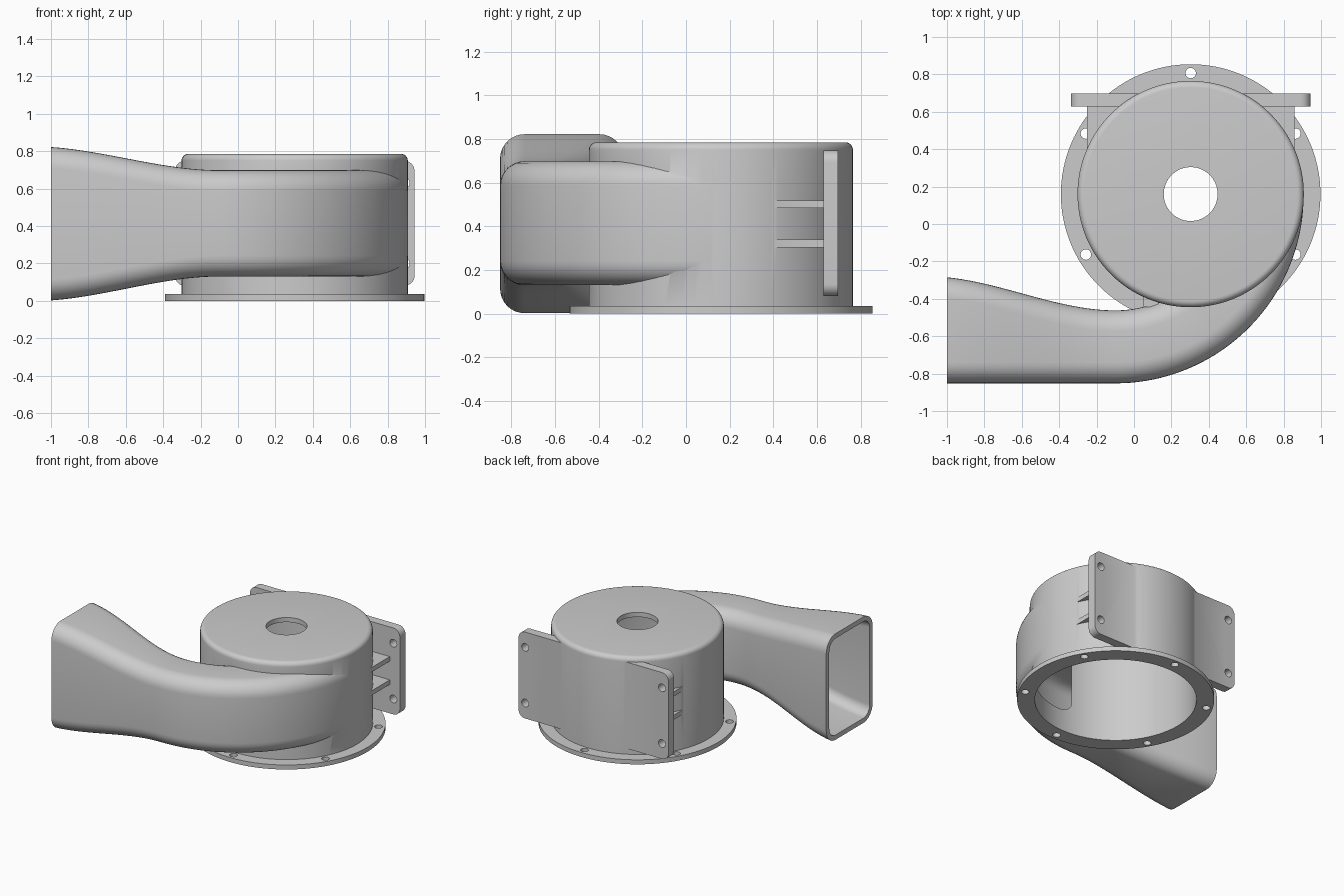
import bpy, bmesh
from math import sin, cos, pi, radians
from mathutils import Matrix

if "Cube" in bpy.data.objects:
    bpy.data.objects.remove(bpy.data.objects["Cube"])

CX, CY = 0.303, 0.16      # drum axis
WALL = 0.036


def loft(name, rings, capped=True):
    """Skin closed rings of points into a solid."""
    bm = bmesh.new()
    vs = [[bm.verts.new(p) for p in r] for r in rings]
    n = len(vs[0])
    for a, b in zip(vs, vs[1:]):
        for i in range(n):
            j = (i + 1) % n
            bm.faces.new((a[i], a[j], b[j], b[i]))
    bm.faces.new(vs[0])
    bm.faces.new(vs[-1])
    bmesh.ops.recalc_face_normals(bm, faces=bm.faces)
    me = bpy.data.meshes.new(name)
    bm.to_mesh(me)
    bm.free()
    ob = bpy.data.objects.new(name, me)
    bpy.context.collection.objects.link(ob)
    return ob


def lathe(name, profile, x=CX, y=CY, n=128):
    return loft(name, [[(x + r * cos(2 * pi * i / n), y + r * sin(2 * pi * i / n), z)
                        for i in range(n)] for r, z in profile])


def rounded(a0, a1, b0, b1, r, seg=8):
    """Rounded rectangle as (a, b) pairs."""
    pts = []
    for k, (a, b) in enumerate([(a1 - r, b1 - r), (a0 + r, b1 - r), (a0 + r, b0 + r), (a1 - r, b0 + r)]):
        for i in range(seg + 1):
            t = (k + i / seg) * pi / 2
            pts.append((a + r * cos(t), b + r * sin(t)))
    return pts


def box(name, x0, x1, y0, y1, z0, z1):
    return loft(name, [[(x0, y0, z), (x1, y0, z), (x1, y1, z), (x0, y1, z)] for z in (z0, z1)])


def duct(name, inset, start):
    """Scroll duct: flared straight outlet, then a quarter turn into the drum."""
    ax, ay, rout, rin = -0.1, 0.155, 1.007, 0.617
    r = 0.112 - inset
    rings = []
    for i in range(25):
        x = start + (ax - start) * i / 24
        t = min(1, max(0, (ax - x) / 0.9))
        f = 0.75 * t * t * (3 - 2 * t) + 0.25 * t * t
        yin = ay - rin + 0.177 * f
        sec = rounded(ay - rout + inset, yin - inset,
                      0.13 - 0.128 * f + inset, 0.698 + 0.124 * f - inset, r)
        rings.append([(x, a, b) for a, b in sec])
    for i in range(1, 41):
        t = pi / 2 * i / 40
        sec = rounded(-rout + inset, -rin - inset, 0.13 + inset, 0.698 - inset, r)
        rings.append([(ax - a * sin(t), ay + a * cos(t), b) for a, b in sec])
    return loft(name, rings)


def boolean(target, other, op):
    m = target.modifiers.new(op, 'BOOLEAN')
    m.operation, m.object, m.solver = op, other, 'EXACT'
    bpy.context.view_layer.objects.active = target
    bpy.ops.object.modifier_apply(modifier=m.name)
    bpy.data.objects.remove(other)


# drum with base flange and rounded top rim
R, H, F = 0.605, 0.785, 0.035
rim = [(R - F + F * cos(pi / 2 * i / 6), H - F + F * sin(pi / 2 * i / 6)) for i in range(7)]
housing = lathe("blower_housing", [(0.694, 0), (0.694, 0.035), (R, 0.035)] + rim)

# outlet duct and the tongue between duct and drum
adds = [duct("outlet_duct", 0, -1.0), box("tongue", 0.05, 0.13, -0.443, -0.38, 0.2, 0.63)]

# mounting plates and their ribs on both sides
for s in (-1, 1):
    sec = rounded(-0.23, 0.23, 0.08, 0.748, 0.055)
    xc = CX + s * 0.411
    # square off the inner edge so the plate runs straight into the drum
    sec = [(-0.23 if a * s < -0.1 and s > 0 else 0.23 if a * s < -0.1 else a,
            (0.08 if b < 0.4 else 0.748) if a * s < -0.1 else b) for a, b in sec]
    clean = [p for i, p in enumerate(sec) if p != sec[i - 1]]
    adds.append(loft("mount_plate", [[(xc + a, y, b) for a, b in clean] for y in (0.629, 0.697)]))
    for z in (0.303, 0.483):
        x0, x1 = sorted((CX + s * 0.15, CX + s * 0.555))
        adds.append(box("rib", x0, x1, 0.35, 0.64, z, z + 0.036))
for ob in adds:
    boolean(housing, ob, 'UNION')

# hollow interior, inlet hole, bolt holes
cuts = [lathe("drum_void", [(R - WALL, -0.1), (R - WALL, H - WALL)]),
        duct("duct_void", WALL, -1.05),
        lathe("inlet_hole", [(0.144, 0.6), (0.144, 0.9)], n=64)]
for k in range(6):
    t = radians(90 + 60 * k)
    cuts.append(lathe("flange_hole", [(0.028, -0.1), (0.028, 0.08)],
                      CX + 0.647 * cos(t), CY + 0.647 * sin(t), 24))
for s in (-1, 1):
    for z in (0.199, 0.63):
        ob = lathe("plate_hole", [(0.03, -0.1), (0.03, 0.1)], 0, 0, 24)
        ob.data.transform(Matrix.Translation((CX + s * 0.585, 0.663, z)) @ Matrix.Rotation(pi / 2, 4, 'X'))
        cuts.append(ob)
for ob in cuts:
    boolean(housing, ob, 'DIFFERENCE')

bpy.ops.object.select_all(action='DESELECT')
housing.select_set(True)
bpy.context.view_layer.objects.active = housing
bpy.ops.object.shade_smooth_by_angle(angle=radians(30))
